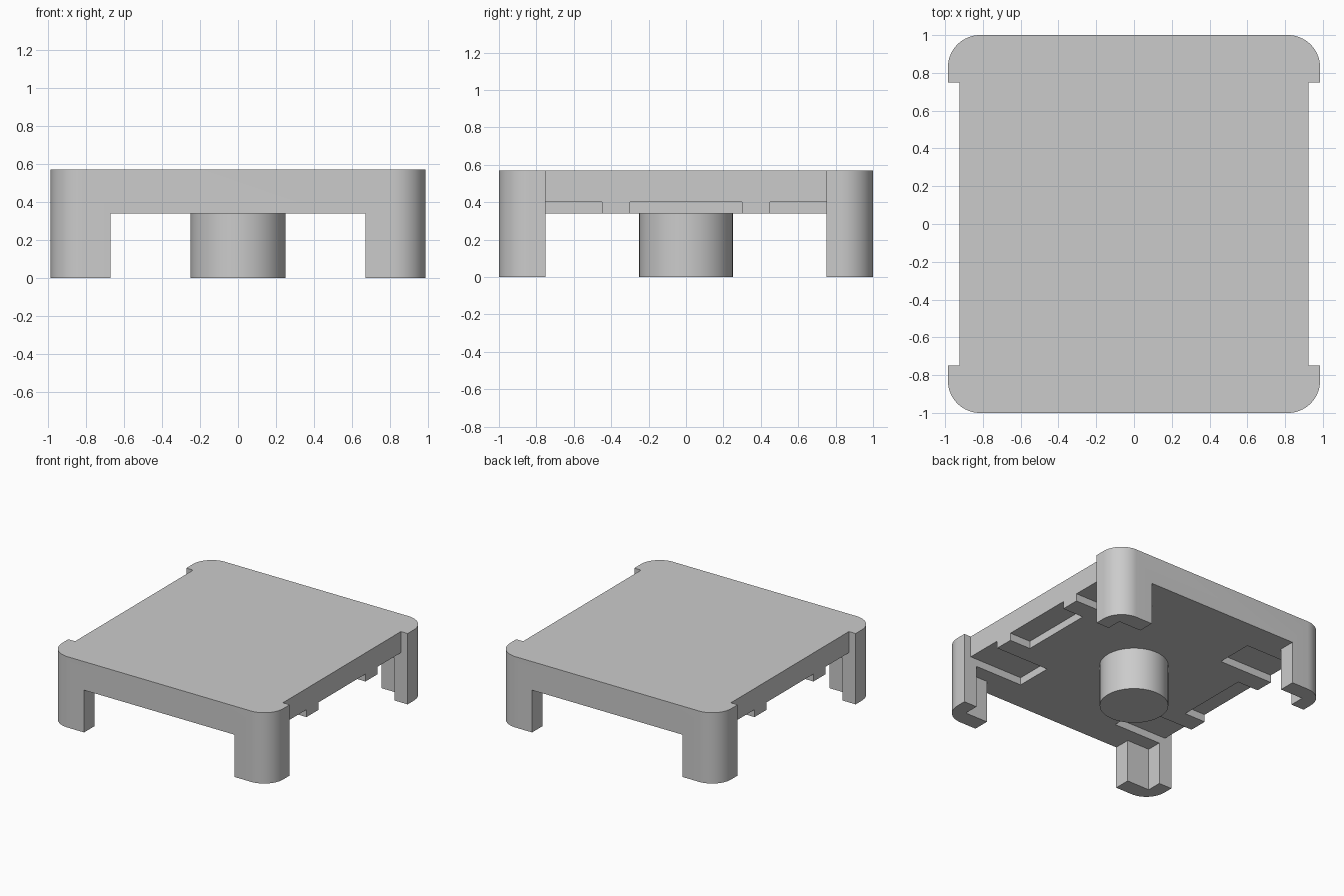
import bpy, bmesh
from math import sin, cos, pi, radians

if "Cube" in bpy.data.objects:
    bpy.data.objects.remove(bpy.data.objects["Cube"], do_unlink=True)

# Key dimensions
TOP, UNDER, GROOVE = 0.57, 0.34, 0.40
HALF_X, HALF_Y, SIDE_X = 0.985, 1.0, 0.925
LEG_X, LEG_Y, WALL = 0.67, 0.75, 0.87
RADIUS = 0.17

grey = bpy.data.materials.new("plain_grey")
grey.use_nodes = True
grey.diffuse_color = (0.6, 0.6, 0.6, 1)
grey.node_tree.nodes["Principled BSDF"].inputs["Base Color"].default_value = (0.6, 0.6, 0.6, 1)


def mirrored(quarter):
    """Complete a closed outline from its +x +y quarter."""
    left = [(-x, y) for x, y in reversed(quarter)]
    return quarter + left + [(x, -y) for x, y in reversed(quarter + left)]


def prisms(name, outlines, z0, z1):
    """Extrude one or more flat outlines into one object."""
    bm = bmesh.new()
    for outline in outlines:
        face = bm.faces.new([bm.verts.new((x, y, z0)) for x, y in outline])
        new = bmesh.ops.extrude_face_region(bm, geom=[face])["geom"]
        for v in new:
            if isinstance(v, bmesh.types.BMVert):
                v.co.z = z1
    bmesh.ops.recalc_face_normals(bm, faces=bm.faces)
    mesh = bpy.data.meshes.new(name)
    bm.to_mesh(mesh)
    bm.free()
    mesh.materials.append(grey)
    obj = bpy.data.objects.new(name, mesh)
    bpy.context.collection.objects.link(obj)
    return obj


def select(obj):
    bpy.ops.object.select_all(action='DESELECT')
    obj.select_set(True)
    bpy.context.view_layer.objects.active = obj


def cut(obj, cutter):
    cutter.hide_render = True
    mod = obj.modifiers.new("cut", 'BOOLEAN')
    mod.operation, mod.solver, mod.object = 'DIFFERENCE', 'EXACT', cutter
    select(obj)
    bpy.ops.object.modifier_apply(modifier=mod.name)
    bpy.data.objects.remove(cutter, do_unlink=True)


def rect(x0, x1, y0, y1):
    return [(x0, y0), (x1, y0), (x1, y1), (x0, y1)]


# Rounded block with recessed long sides
corner = [(HALF_X - RADIUS + RADIUS * cos(a), HALF_Y - RADIUS + RADIUS * sin(a))
          for a in [i * pi / 32 for i in range(17)]]
block = mirrored([(SIDE_X, LEG_Y), (HALF_X, LEG_Y)] + corner)
cover = prisms("cover_with_legs", [block], 0, TOP)

# Open space below the plate, leaving four L-shaped corner legs
space = mirrored([(1.2, LEG_Y), (WALL, LEG_Y), (WALL, WALL), (LEG_X, WALL), (LEG_X, 1.2)])
cut(cover, prisms("space_cutter", [space], -0.2, UNDER))

# Shallow grooves under both long sides
grooves = []
for s in (-1, 1):
    grooves.append(rect(s * 0.74, s * 1.1, -0.3, 0.3))
    for t in (-1, 1):
        grooves.append(rect(s * 0.45, s * 1.1, t * 0.45, t * LEG_Y))
cut(cover, prisms("groove_cutter", grooves, 0.2, GROOVE))

# Round centre post
circle = [(0.25 * cos(i * pi / 32), 0.25 * sin(i * pi / 32)) for i in range(64)]
post = prisms("centre_post", [circle], 0, UNDER + 0.02)

for obj in (cover, post):
    select(obj)
    bpy.ops.object.shade_smooth_by_angle(angle=radians(30))
